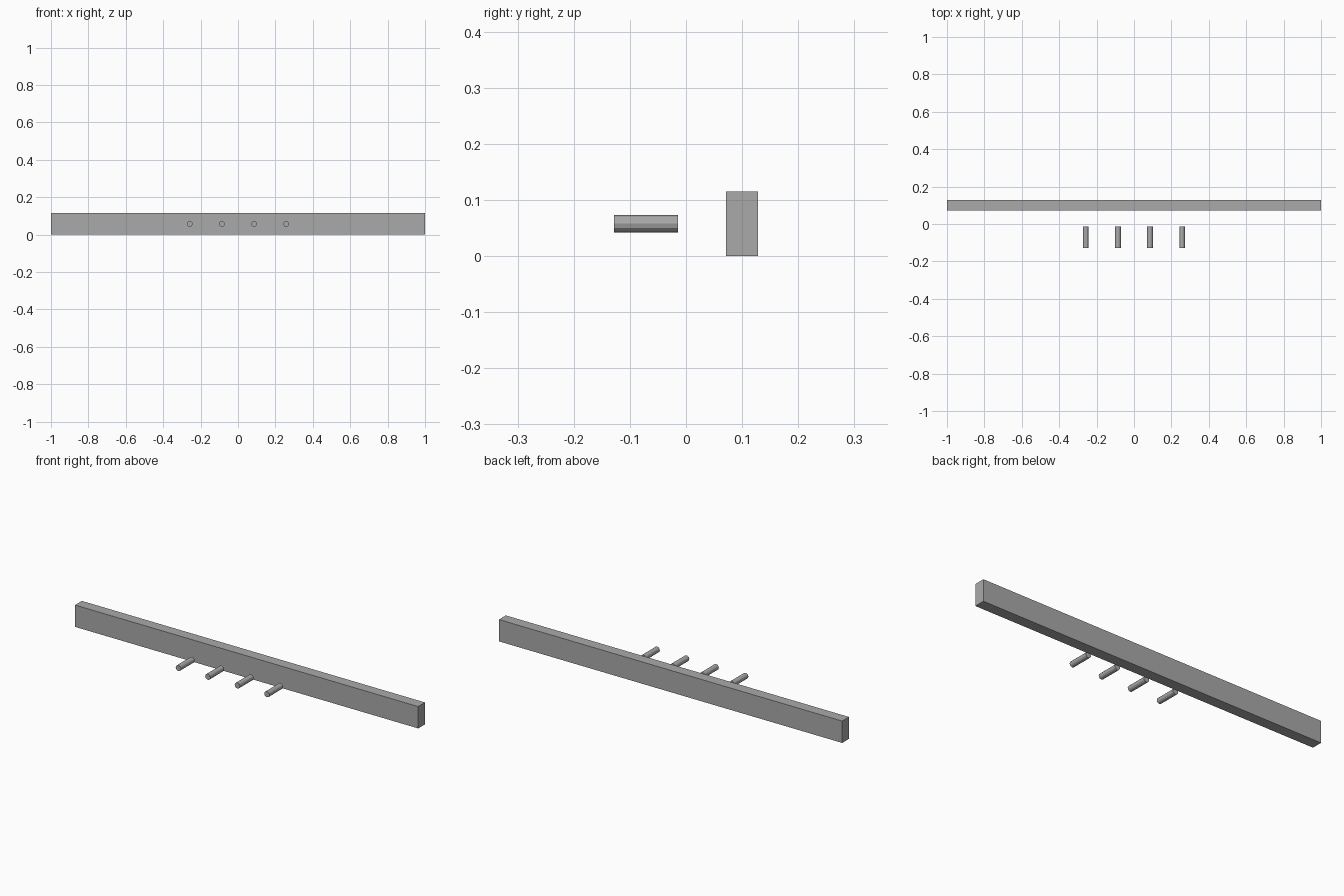
import bpy
import math

cube = bpy.data.objects.get("Cube")
if cube:
    bpy.data.objects.remove(cube, do_unlink=True)

# Single plain grey
grey = bpy.data.materials.new("plain_grey")
grey.use_nodes = True
colour = (0.4, 0.4, 0.4, 1)
grey.diffuse_color = colour
grey.node_tree.nodes["Principled BSDF"].inputs["Base Color"].default_value = colour

HEIGHT = 0.115
DEPTH = 0.057


def finish(name):
    obj = bpy.context.object
    obj.name = name
    obj.data.materials.append(grey)
    return obj


# Long rectangular rail at the back
bpy.ops.mesh.primitive_cube_add(size=1, location=(0, 0.1, HEIGHT / 2))
rail = finish("rail")
rail.scale = (2, DEPTH, HEIGHT)
bpy.ops.object.transform_apply(location=False, rotation=False, scale=True)

# Row of four loose dowels in front of the rail
for i in range(4):
    bpy.ops.mesh.primitive_cylinder_add(
        vertices=12, radius=0.0153, depth=0.114,
        location=((i - 1.5) * 0.172, -0.0715, HEIGHT / 2),
        rotation=(math.pi / 2, 0, 0))
    finish(f"dowel_{i + 1}")
